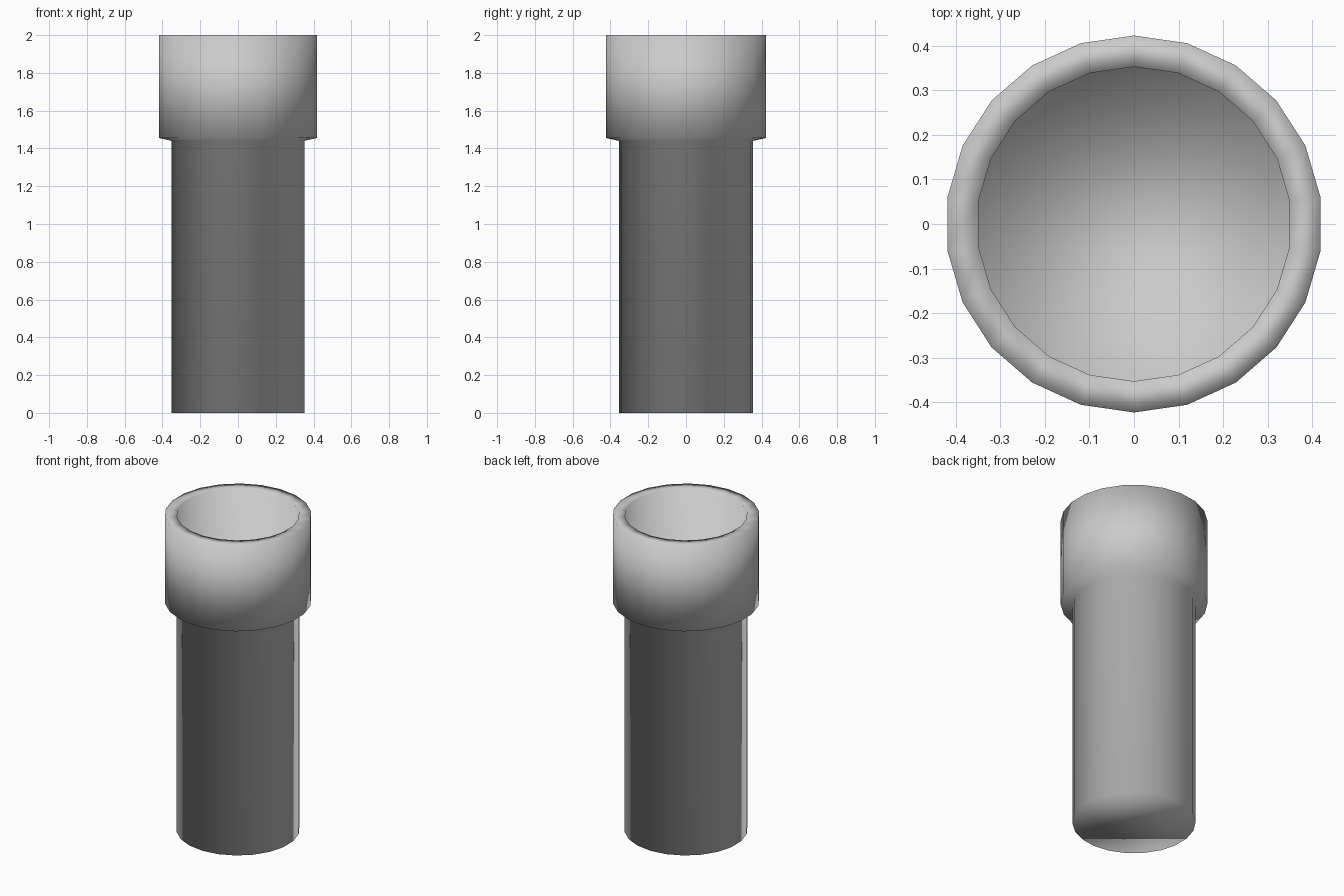
import bpy
import bmesh
from math import sin, cos, tau

if "Cube" in bpy.data.objects:
    bpy.data.objects.remove(bpy.data.objects["Cube"], do_unlink=True)

SIDES = 22

# One flat grey for the whole pipe
grey = bpy.data.materials.new("light_grey")
grey.use_nodes = True
colour = (0.6, 0.6, 0.6, 1)
grey.diffuse_color = colour
grey.node_tree.nodes["Principled BSDF"].inputs["Base Color"].default_value = colour


def ring(bm, radius, z):
    """Ring of vertices with one vertex pointing to +y."""
    return [bm.verts.new((radius * sin(tau * i / SIDES), radius * cos(tau * i / SIDES), z))
            for i in range(SIDES)]


def lathe(name, profile):
    """Turn a (radius, height) profile into a closed, smooth-shaded body."""
    bm = bmesh.new()
    rings = [ring(bm, r, z) for r, z in profile]
    for low, high in zip(rings, rings[1:]):
        for i in range(SIDES):
            j = (i + 1) % SIDES
            bm.faces.new((low[i], low[j], high[j], high[i]))
    bm.faces.new(rings[0])
    bm.faces.new(rings[-1])
    bmesh.ops.recalc_face_normals(bm, faces=bm.faces)
    for face in bm.faces:
        face.smooth = True
    mesh = bpy.data.meshes.new(name)
    bm.to_mesh(mesh)
    bm.free()
    mesh.materials.append(grey)
    obj = bpy.data.objects.new(name, mesh)
    bpy.context.collection.objects.link(obj)
    return obj


# Straight pipe, stepped collar, rim, then the socket down to its floor
lathe("pipe_with_collar", [
    (0.355, 0.0),
    (0.355, 1.44),
    (0.423, 1.455),
    (0.423, 2.0),
    (0.353, 2.0),
    (0.353, 1.455),
])
